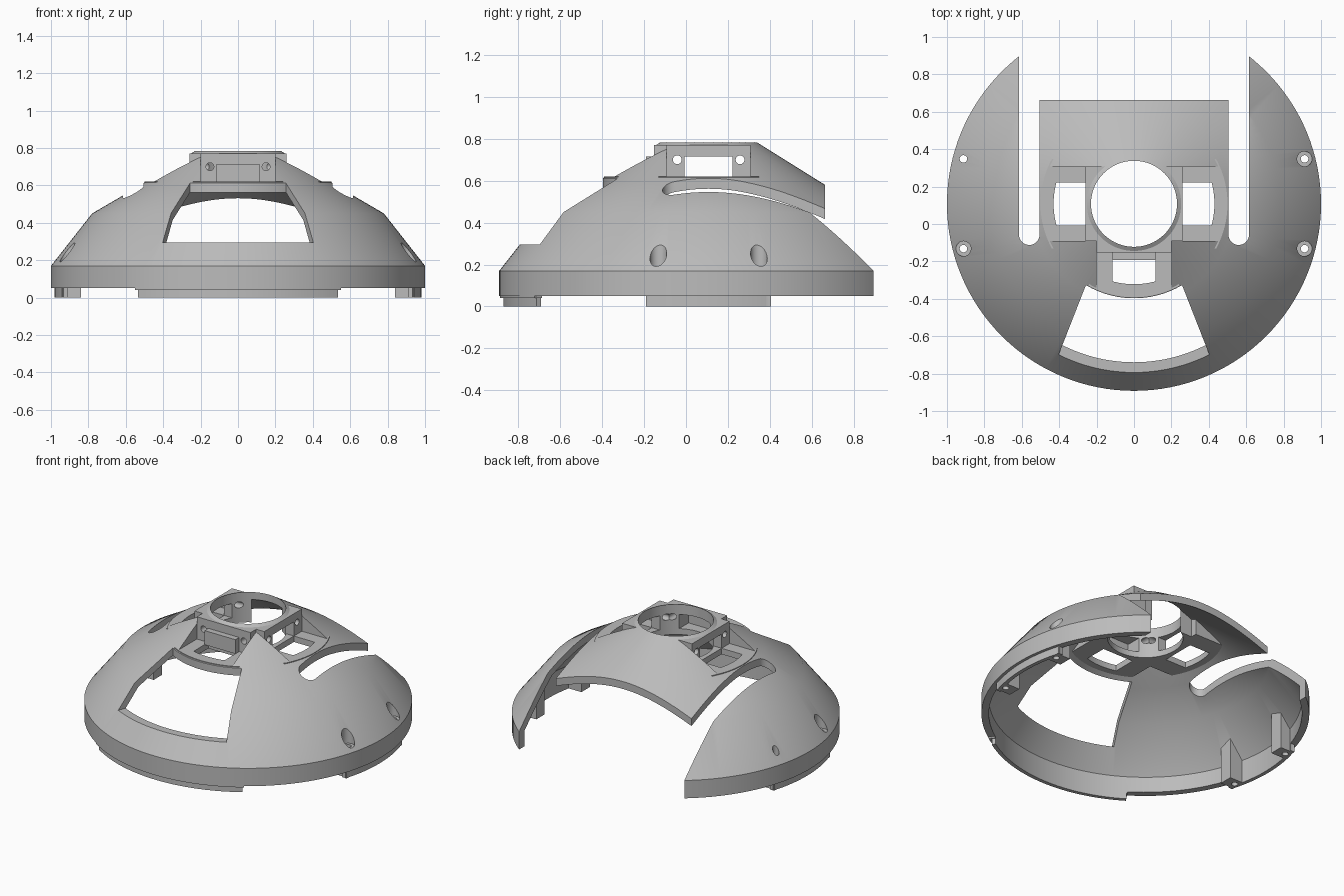
import bpy, bmesh
from math import sin, cos, pi, radians
from mathutils import Matrix, Vector

if "Cube" in bpy.data.objects:
    bpy.data.objects.remove(bpy.data.objects["Cube"])

SEGMENTS = 128
ARMS = (0, pi, -pi / 2)            # left, right and front bracket directions


def finish(bm, name, turn=0.0):
    bmesh.ops.remove_doubles(bm, verts=bm.verts, dist=1e-5)
    bmesh.ops.recalc_face_normals(bm, faces=bm.faces)
    bm.transform(Matrix.Rotation(turn, 4, "Z"))
    mesh = bpy.data.meshes.new(name)
    bm.to_mesh(mesh)
    bm.free()
    obj = bpy.data.objects.new(name, mesh)
    bpy.context.collection.objects.link(obj)
    return obj


def lathe(name, profile):
    """Solid of revolution; the profile starts and ends on the axis."""
    bm = bmesh.new()
    rings = []
    for i in range(SEGMENTS):
        a = 2 * pi * i / SEGMENTS
        rings.append([bm.verts.new((r * cos(a), r * sin(a), z)) for r, z in profile])
    for i, ring in enumerate(rings):
        after = rings[(i + 1) % SEGMENTS]
        for j in range(len(profile) - 1):
            bm.faces.new((ring[j], after[j], after[j + 1], ring[j + 1]))
    return finish(bm, name)


def prism(name, outline, low, high, turn=0.0):
    bm = bmesh.new()
    face = bm.faces.new([bm.verts.new((x, y, low)) for x, y in outline])
    top = bmesh.ops.extrude_face_region(bm, geom=[face])
    moved = [v for v in top["geom"] if isinstance(v, bmesh.types.BMVert)]
    bmesh.ops.translate(bm, verts=moved, vec=(0, 0, high - low))
    return finish(bm, name, turn)


def box(name, x0, x1, y0, y1, z0, z1, turn=0.0):
    return prism(name, [(x0, y0), (x1, y0), (x1, y1), (x0, y1)], z0, z1, turn)


def arc(radius, start, end, steps=24, centre=(0, 0)):
    return [(centre[0] + radius * cos(start + (end - start) * i / steps),
             centre[1] + radius * sin(start + (end - start) * i / steps))
            for i in range(steps + 1)]


def arm_outline(half, inner, radius):
    """Strip running outwards along x, closed by an arc about the centre."""
    a = math_asin(half / radius)
    return [(inner, half), (inner, -half)] + arc(radius, -a, a)


def math_asin(v):
    return Vector((1, 0)).angle(Vector(((1 - v * v) ** 0.5, v)))


def band(name, inner, outer, half, low, high, turn):
    return prism(name, arc(outer, -half, half) + arc(inner, half, -half), low, high, turn)


def cylinder(name, x, y, radius, low, high):
    return prism(name, arc(radius, 0, 2 * pi * 31 / 32, 31, (x, y)), low, high)


def combine(target, tool, operation):
    mod = target.modifiers.new("cut", "BOOLEAN")
    mod.operation = operation
    mod.solver = "EXACT"
    mod.object = tool
    bpy.context.view_layer.update()
    graph = bpy.context.evaluated_depsgraph_get()
    mesh = bpy.data.meshes.new_from_object(target.evaluated_get(graph))
    target.modifiers.clear()
    target.data = mesh
    bpy.data.objects.remove(tool)


def add(target, tool):
    combine(target, tool, "UNION")


def cut(target, tool):
    combine(target, tool, "DIFFERENCE")


# Outer dome with rim
dome = lathe("dome_shell", [(0, .05), (1, .05), (1, .17), (.78, .45),
                            (.54, .59), (.22, .79), (0, .79)])
# Hollow inside, to be cut away later
hollow = lathe("hollow", [(0, -.1), (.955, -.1), (.955, .155), (.755, .415),
                          (.54, .54), (.22, .74), (0, .74)])

# Central hub block and the three bracket floors
hub = ((-.26, .26, -.2, .2), (-.2, .2, -.26, 0))
for sides in hub:
    add(dome, box("hub_block", *sides, .58, .77))
    cut(hollow, box("hub_core", *sides, .58, 1))
for turn in ARMS:
    add(dome, prism("bracket_floor", arm_outline(.24, .2, .5), .585, .62, turn))
    cut(hollow, prism("bracket_core", arm_outline(.24, .2, .5), .58, 1, turn))

# Locating lips under the rim
for turn in (0, pi):
    add(dome, band("side_lip", .93, .98, radians(17.7), 0, .1, turn))
add(dome, band("front_lip", .93, .98, radians(33), 0, .1, -pi / 2))
add(dome, band("front_rim", .92, .997, radians(33.5), .04, .1, -pi / 2))

# Screw posts inside the rim
for turn in (0, pi):
    for y in (-.24, .24):
        add(dome, box("post_foot", .83, .94, y - .055, y + .055, 0, .1, turn))
        cut(hollow, box("post_core", .84, 1.1, y - .045, y + .045, -.2, 1, turn))
cut(dome, hollow)

# Front window
window = [(.51, -1.08)] + arc(.505, radians(-59.4), radians(-120.6)) + [(-.51, -1.08)]
cut(dome, prism("front_window", window, .295, .8))

# Side slots and open back
for side in (-1, 1):
    slot = arc(.055, pi, 2 * pi, 16, (side * .56, -.165))
    slot += [(side * .56 + .055, 1.2), (side * .56 - .055, 1.2)]
    cut(dome, prism("side_slot", slot, -.2, 1))
cut(dome, box("back_opening", -.58, .58, .555, 1.2, -.2, 1))

# Central bore
cut(dome, cylinder("bore", 0, 0, .01, .5, 1))
cut(dome, prism("bore", arc(.23, 0, 2 * pi * 95 / 96, 95), .5, 1))

# Bracket pockets, floor openings, wall windows and screw holes
for turn in ARMS:
    cut(dome, box("pocket", .26, .7, -.2, .2, .62, 1, turn))
    cut(dome, prism("floor_opening", arm_outline(.115, .26, .43), .5, .9, turn))
    cut(dome, box("wall_window", .1, .3, -.115, .115, .62, .715, turn))
    for y in (-.15, .15):
        hole = cylinder("wall_hole", 0, 0, .021, .1, .35)
        hole.data.transform(Matrix.Rotation(turn, 4, "Z")
                            @ Matrix.Translation((0, y, .7))
                            @ Matrix.Rotation(pi / 2, 4, "Y"))
        cut(dome, hole)

# Counterbored rim holes
for x in (-.912, .912):
    for y in (-.24, .24):
        cut(dome, cylinder("counterbore", x, y, .04, .19, 1))
        cut(dome, cylinder("screw_hole", x, y, .02, -.2, 1))

dome.data.transform(Matrix.Translation((0, .108, 0)))

# Material
grey = bpy.data.materials.new("plain grey")
grey.use_nodes = True
colour = (.5, .5, .5, 1)
grey.diffuse_color = colour
grey.node_tree.nodes["Principled BSDF"].inputs["Base Color"].default_value = colour
dome.data.materials.clear()
dome.data.materials.append(grey)

bpy.ops.object.select_all(action="DESELECT")
dome.select_set(True)
bpy.context.view_layer.objects.active = dome
bpy.ops.object.shade_smooth_by_angle(angle=radians(30))
